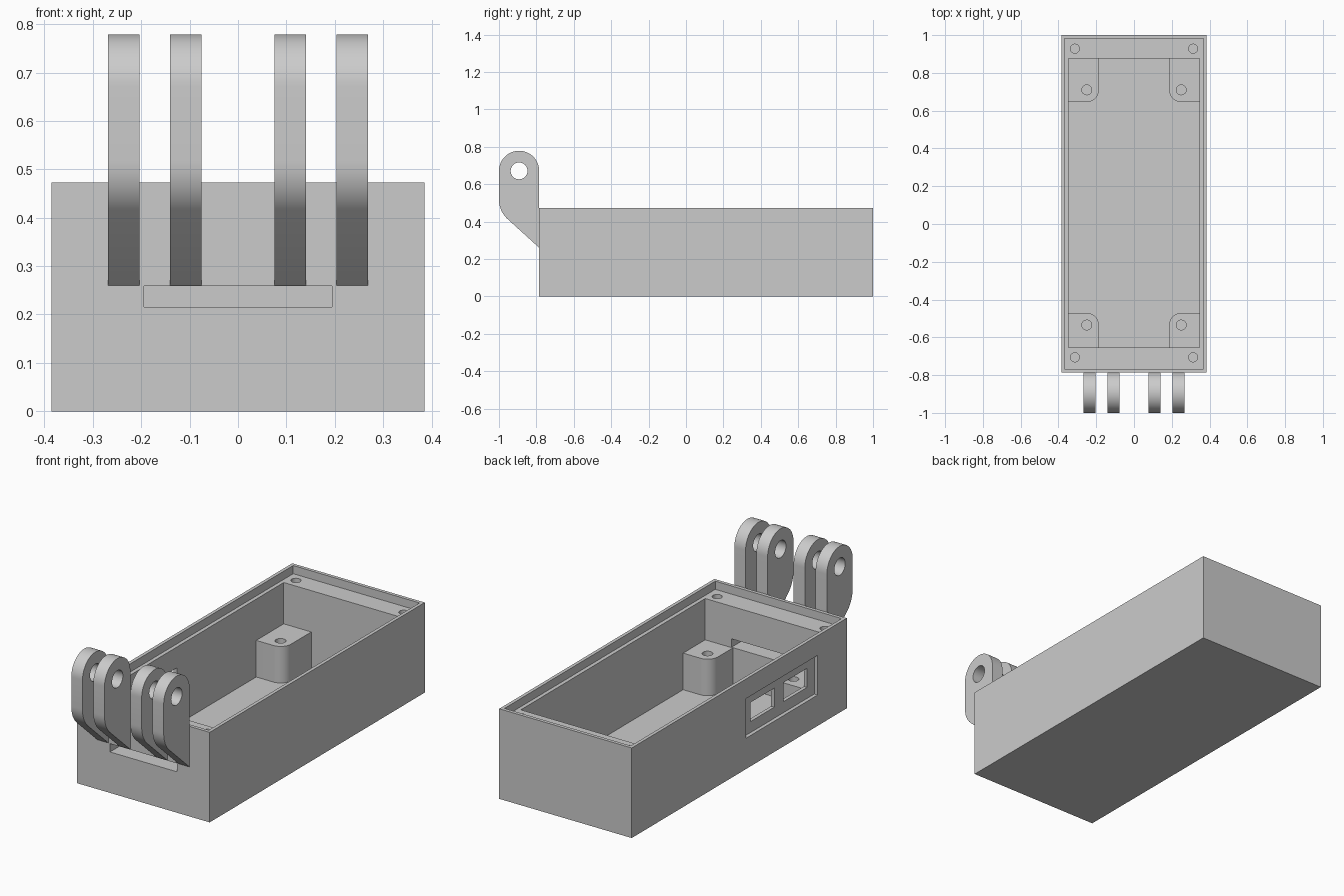
import bpy, bmesh
from math import pi, sin, cos, radians
from mathutils import Vector

if "Cube" in bpy.data.objects:
    bpy.data.objects.remove(bpy.data.objects["Cube"], do_unlink=True)

grey = bpy.data.materials.new("light_grey_plastic")
grey.use_nodes = True
colour = (0.6, 0.6, 0.6, 1)
grey.diffuse_color = colour
grey.node_tree.nodes["Principled BSDF"].inputs["Base Color"].default_value = colour


def prism(name, points, axis, lo, hi):
    """Extrude an outline along x (outline in y, z) or z (outline in x, y)."""
    bm = bmesh.new()
    place = (lambda p: (lo, *p)) if axis == "x" else (lambda p: (*p, lo))
    shift = Vector((hi - lo, 0, 0)) if axis == "x" else Vector((0, 0, hi - lo))
    base = bm.faces.new([bm.verts.new(place(p)) for p in points])
    grown = bmesh.ops.extrude_face_region(bm, geom=[base])["geom"]
    bmesh.ops.translate(bm, vec=shift, verts=[g for g in grown if isinstance(g, bmesh.types.BMVert)])
    bmesh.ops.recalc_face_normals(bm, faces=bm.faces)
    mesh = bpy.data.meshes.new(name)
    bm.to_mesh(mesh)
    bm.free()
    mesh.materials.append(grey)
    obj = bpy.data.objects.new(name, mesh)
    bpy.context.collection.objects.link(obj)
    return obj


def arc(cx, cy, r, start, end, steps):
    angles = [radians(start + (end - start) * i / steps) for i in range(steps + 1)]
    return [(cx + r * cos(a), cy + r * sin(a)) for a in angles]


def circle(cx, cy, r, sides=32):
    return arc(cx, cy, r, 0, 360, sides)[:-1]


def block(name, x0, x1, y0, y1, z0, z1):
    return prism(name, [(x0, y0), (x1, y0), (x1, y1), (x0, y1)], "z", z0, z1)


def cut(obj, cutter):
    """Subtract the cutter for good, then remove it."""
    cutter.hide_render = True
    mod = obj.modifiers.new("cut", "BOOLEAN")
    mod.operation, mod.solver, mod.object = "DIFFERENCE", "EXACT", cutter
    graph = bpy.context.evaluated_depsgraph_get()
    mesh = bpy.data.meshes.new_from_object(obj.evaluated_get(graph))
    obj.modifiers.clear()
    obj.data = mesh
    bpy.data.objects.remove(cutter, do_unlink=True)


def finish(obj):
    bpy.ops.object.select_all(action="DESELECT")
    obj.select_set(True)
    bpy.context.view_layer.objects.active = obj
    bpy.ops.object.shade_smooth_by_angle(angle=radians(30))


FLOOR, LEDGE, TOP = 0.021, 0.43, 0.473

# Open case with lid recess and deep cavity
case = block("case", -0.385, 0.385, -0.785, 1.0, 0, TOP)
cut(case, block("lid_recess", -0.367, 0.367, -0.767, 0.982, LEDGE, 0.6))
cut(case, block("cavity", -0.347, 0.347, -0.655, 0.875, FLOOR, 0.6))

# Slot through the front wall
cut(case, block("front_slot", -0.194, 0.194, -0.9, -0.6, 0.215, 0.259))

# Recessed panel with two windows in the -x wall
cut(case, block("panel_recess", -0.5, -0.366, -0.542, 0.05, 0.162, 0.37))
for y0, y1 in ((-0.21, -0.012), (-0.482, -0.288)):
    cut(case, block("window", -0.5, -0.3, y0, y1, 0.22, 0.32))

# Lid screw holes in the ledge
for x in (-0.313, 0.313):
    for y in (-0.706, 0.928):
        cut(case, prism("screw_hole", circle(x, y, 0.024), "z", 0.2, 0.6))
finish(case)

# Corner posts with one rounded inner corner and a screw hole
for side, sx in (("right", -1), ("left", 1)):
    for end, wall, inner, hole in (("front", -0.665, -0.472, -0.535), ("back", 0.885, 0.647, 0.71)):
        sy = 1 if inner > wall else -1
        r = 0.06
        curve = arc(0, 0, r, 0, 90, 10)
        corner = [(sx * (0.187 + r - px), inner + sy * (py - r)) for px, py in curve]
        outline = [(sx * 0.355, wall), (sx * 0.187, wall)] + corner + [(sx * 0.355, inner)]
        post = prism(f"{end}_{side}_post", outline, "z", FLOOR - 0.01, 0.213)
        cut(post, prism("post_hole", circle(sx * 0.25, hole, 0.026), "z", 0.05, 0.3))
        finish(post)

# Hinge prongs: round top, pierced eye, sloped underside
cy, cz, r = -0.8925, 0.671, 0.1075
bend = 0.14
profile = [(-0.785, 0.26)] + arc(cy, cz, r, 0, 180, 32)
profile += arc(cy - r + bend, 0.517, bend, 180, 225, 8)
for i, x in enumerate((-0.236, -0.108, 0.108, 0.236)):
    prong = prism(f"hinge_prong_{i + 1}", profile, "x", x - 0.0325, x + 0.0325)
    cut(prong, prism("eye", circle(cy, cz, 0.045), "x", x - 0.1, x + 0.1))
    finish(prong)
